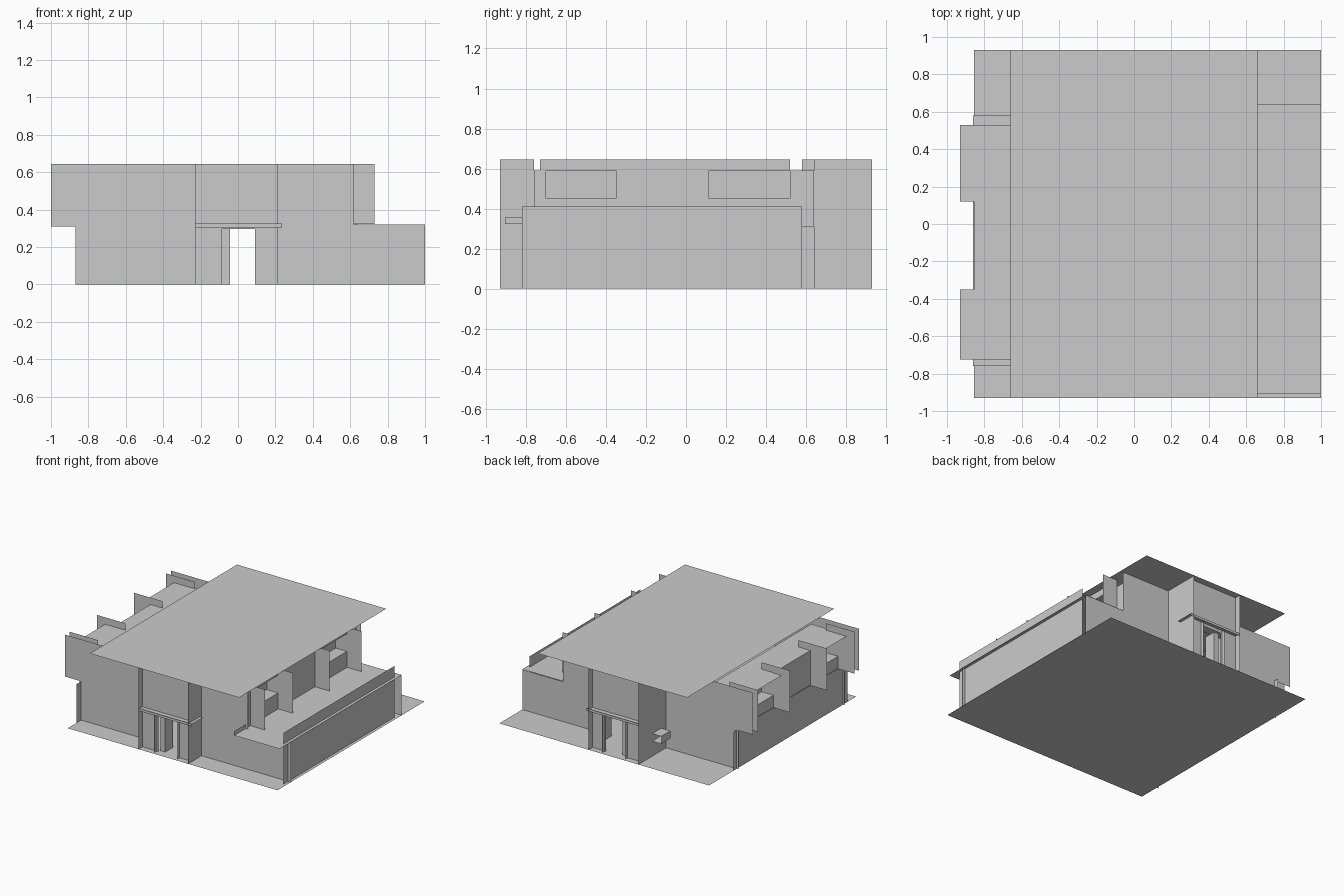
import bpy

if "Cube" in bpy.data.objects:
    bpy.data.objects.remove(bpy.data.objects["Cube"])


def sheet(name, axis, pos, a, b):
    """Thin flat panel: constant 'axis', spanning a and b on the two other axes in xyz order."""
    uv = [(a[0], b[0]), (a[1], b[0]), (a[1], b[1]), (a[0], b[1])]
    i = "xyz".index(axis)
    verts = []
    for u, v in uv:
        p = [u, v]
        p.insert(i, pos)
        verts.append(p)
    me = bpy.data.meshes.new(name)
    me.from_pydata(verts, [], [(0, 1, 2, 3)])
    ob = bpy.data.objects.new(name, me)
    bpy.context.collection.objects.link(ob)
    return ob


TOP = 0.645
Y0, Y1 = -0.76, 0.58          # front and back wall planes
FINS = (-0.70, -0.35, 0.115, 0.52)

# ground and roof plates
sheet("ground_plate", "z", 0.0, (-0.855, 1.0), (-0.93, 0.93))
sheet("roof_plate", "z", 0.65, (-0.66, 0.66), (-0.93, 0.93))

# front wall, left and right of the entry
sheet("front_wall_left", "y", Y0, (-0.87, -0.23), (0, 0.31))
sheet("front_wall_left_upper", "y", Y0, (-1.0, -0.23), (0.31, TOP))
sheet("front_wall_right", "y", Y0, (0.21, 1.0), (0, 0.32))
sheet("front_wall_right_upper", "y", Y0, (0.21, 0.62), (0.32, TOP))

# back wall, left and right of the entry
sheet("back_wall_left", "y", Y1, (-0.87, -0.23), (0, 0.31))
sheet("back_wall_left_upper", "y", Y1, (-1.0, -0.23), (0.31, TOP))
sheet("back_wall_right", "y", 0.64, (0.21, 1.0), (0, 0.32))
sheet("back_wall_right_upper", "y", 0.64, (0.21, 0.64), (0.32, TOP))

# lower side walls; the right one rises as the terrace parapet
sheet("left_lower_wall", "x", -0.855, (-0.82, 0.62), (0, 0.31))
sheet("right_wall_parapet", "x", 0.976, (-0.82, 0.58), (0, 0.41))

# floors
sheet("terrace", "z", 0.322, (0.6, 1.0), (-0.905, 0.64))
sheet("upper_floor", "z", 0.315, (-0.86, 0.6), (Y0, Y1))
sheet("terrace_kerb", "x", 0.6, (-0.905, 0.64), (0.322, 0.355))
sheet("right_fascia", "x", 0.6, (-0.73, 0.52), (0.59, TOP))

# shading fins on both sides
for n, y in enumerate(FINS):
    sheet(f"right_fin_{n}", "y", y, (0.6, 0.73), (0.322, TOP))
    sheet(f"left_fin_{n}", "y", y, (-1.0, -0.75), (0.31, TOP))

# upper side walls: middle bay flush, outer bays with recessed windows
for side, xw, xr, sill in (("right", 0.6, 0.5, 0.45), ("left", -0.855, -0.75, 0.41)):
    sheet(f"{side}_middle_wall", "x", xw, (-0.35, 0.115), (0.31, 0.59))
    for n, (a, b) in enumerate(((-0.70, -0.35), (0.115, 0.52))):
        sheet(f"{side}_apron_{n}", "x", xw, (a, b), (0.31, sill))
        sheet(f"{side}_sill_{n}", "z", sill, (min(xw, xr), max(xw, xr)), (a, b))
        sheet(f"{side}_window_{n}", "x", xr, (a, b), (sill, 0.59))
        for k, y in enumerate((a, b)):
            sheet(f"{side}_reveal_{n}_{k}", "y", y, (min(xw, xr), max(xw, xr)), (sill, 0.59))
    sheet(f"{side}_end_wall_front", "x", xw, (Y0, -0.70), (0.31, 0.59))
    sheet(f"{side}_end_wall_back", "x", xw, (0.52, 0.64 if side == "right" else Y1), (0.31, 0.59))

# canopies over the left bays
sheet("left_canopy_front", "z", 0.59, (-0.93, -0.6), (-0.725, -0.35))
sheet("left_canopy_back", "z", 0.59, (-0.93, -0.6), (0.12, 0.53))
sheet("left_middle_roof", "z", 0.59, (-0.855, -0.6), (-0.35, 0.12))

# projecting entries, front and back
for side, s, inner_l, inner_r in (("front", -1, 0.76, 0.76), ("back", 1, 0.58, 0.64)):
    def rng(a, b):
        return tuple(sorted((s * a, s * b)))
    sheet(f"{side}_entry_cheek_left", "x", -0.23, rng(inner_l, 0.93), (0, TOP))
    sheet(f"{side}_entry_cheek_right", "x", 0.21, rng(inner_r, 0.93), (0, TOP))
    yp = s * 0.88
    sheet(f"{side}_entry_upper_panel", "y", yp, (-0.23, 0.21), (0.33, TOP))
    sheet(f"{side}_entry_canopy_under", "z", 0.32, (-0.23, 0.235), rng(0.78, 0.925))
    sheet(f"{side}_entry_canopy_edge", "y", s * 0.925, (-0.23, 0.235), (0.305, 0.325))
    sheet(f"{side}_door_head", "y", yp, (-0.085, 0.09), (0.295, 0.33))
    sheet(f"{side}_door_side_left", "y", yp, (-0.23, -0.085), (0, 0.33))
    sheet(f"{side}_door_side_right", "y", yp, (0.09, 0.21), (0, 0.33))
    # open door leaf and fixed panel behind the opening
    sheet(f"{side}_door_leaf", "x", -0.042, rng(0.76, 0.86), (0, 0.295))
    sheet(f"{side}_door_fixed_panel", "y", s * 0.86, (-0.085, -0.042), (0, 0.295))
    # slim frame posts beside the doors
    for n, x in enumerate((-0.10, 0.10)):
        sheet(f"{side}_door_post_{n}", "x", x, rng(0.88, 0.91), (0, 0.31))

# small planter beside the back entry
for n, z in enumerate((0.12, 0.18)):
    sheet(f"planter_shelf_{n}", "z", z, (-0.31, -0.23), (0.64, 0.755))
sheet("planter_side", "x", -0.31, (0.64, 0.755), (0.12, 0.18))
